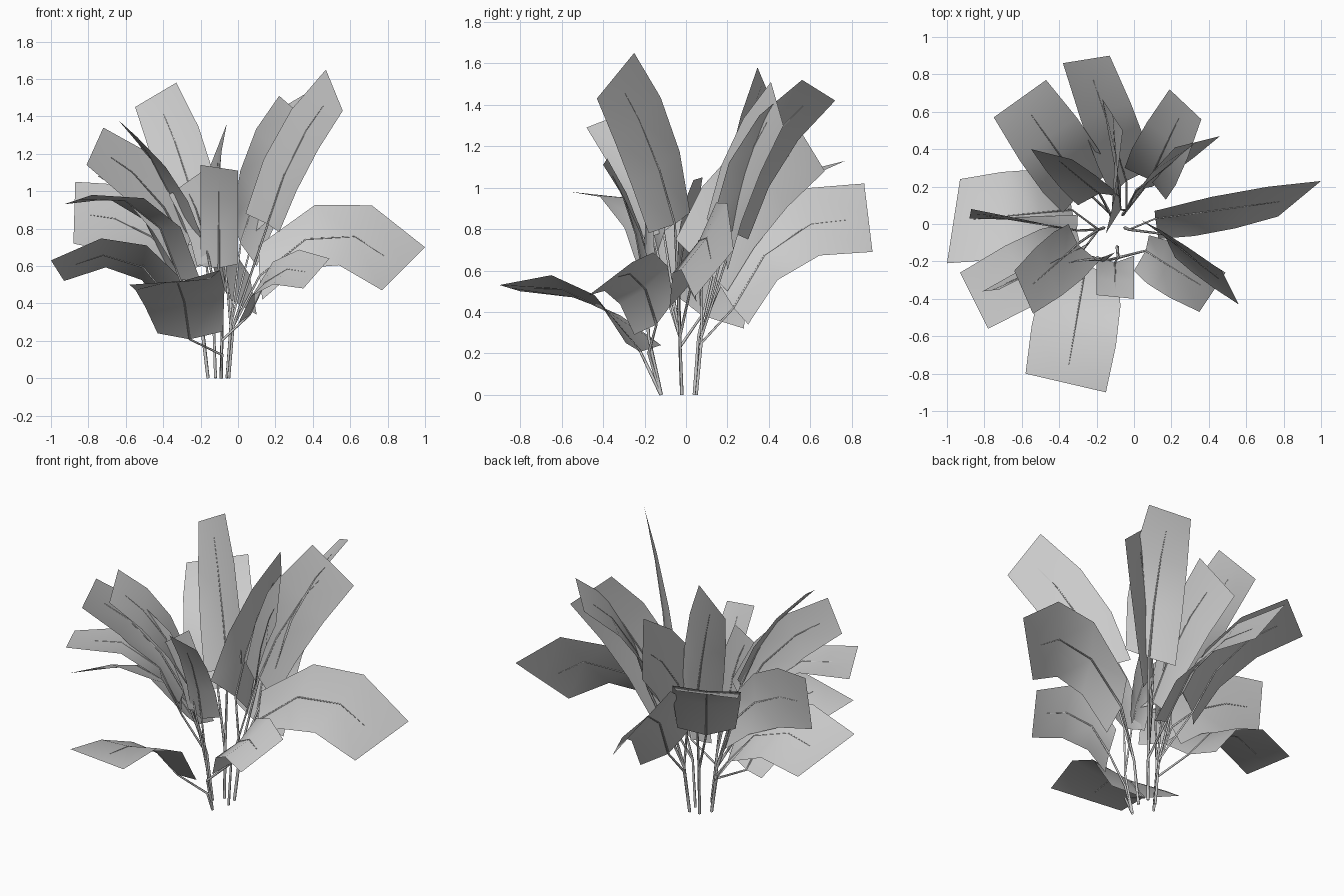
import bpy
import bmesh
from mathutils import Vector

cube = bpy.data.objects.get("Cube")
if cube:
    bpy.data.objects.remove(cube, do_unlink=True)


def make_material(name, colour):
    material = bpy.data.materials.new(name)
    material.use_nodes = True
    material.diffuse_color = colour
    material.node_tree.nodes["Principled BSDF"].inputs["Base Color"].default_value = colour
    return material


GREY = make_material("soft grey", (0.6, 0.6, 0.6, 1))
UP = Vector((0, 0, 1))
CROWN = Vector((-.1, 0, 0))  # middle of the plant at ground level
STATIONS = (0, 0.33, 0.67, 1)  # cross-sections along each leaf
STEM_FEET = [Vector(p) for p in ((-.16, -.02, 0), (-.12, .04, 0), (-.09, -.12, 0),
                                 (-.06, .05, 0), (-.05, -.02, 0))]


def add_object(name, data):
    data.materials.append(GREY)
    obj = bpy.data.objects.new(name, data)
    bpy.context.collection.objects.link(obj)
    return obj


def add_blade(name, edge_a, edge_b, ribs):
    """Strip of quads either side of the midrib."""
    bm = bmesh.new()
    rows = [[bm.verts.new(p) for p in row] for row in zip(edge_a, ribs, edge_b)]
    for near, far in zip(rows, rows[1:]):
        for i in range(len(near) - 1):
            face = bm.faces.new((near[i], near[i + 1], far[i + 1], far[i]))
            face.smooth = True
    mesh = bpy.data.meshes.new(name)
    bm.to_mesh(mesh)
    bm.free()
    add_object(name, mesh)


def add_stem(name, points):
    """Thin tapering stalk that runs on along the midrib."""
    curve = bpy.data.curves.new(name, "CURVE")
    curve.dimensions = "3D"
    curve.bevel_depth = 0.009
    curve.bevel_resolution = 0
    spline = curve.splines.new("POLY")
    spline.points.add(len(points) - 1)
    for i, (point, co) in enumerate(zip(spline.points, points)):
        point.co = (*co, 1)
        point.radius = 1 - 0.85 * i / (len(points) - 1)
    add_object(name, curve)


def add_leaf(name, tip_a, tip_b, base_a, base_b, arch, swell=0.025, roll=0):
    """Arched blade between two base corners and two tip corners, with its stem."""
    tip_a, tip_b, base_a, base_b = map(Vector, (tip_a, tip_b, base_a, base_b))
    along = (tip_a + tip_b - base_a - base_b).normalized()
    across = (tip_a + base_a - tip_b - base_b).normalized()
    lift = (UP - along * along.z).normalized()
    normal = across.cross(along).normalized()
    if normal.z < 0:
        normal.negate()

    def edge(base, tip, side):
        bow = lift * (arch + side * roll) + across * side * swell
        return [base.lerp(tip, t) + bow * 4 * t * (1 - t) for t in STATIONS]

    edge_a, edge_b = edge(base_a, tip_a, 1), edge(base_b, tip_b, -1)
    ribs = [(a + b) / 2 - normal * 0.04 * (1 - t)
            for a, b, t in zip(edge_a, edge_b, STATIONS)]
    add_blade(name, edge_a, edge_b, ribs)

    # Stems from one foot run together up to a fork
    foot = min(STEM_FEET, key=lambda p: (p.xy - ribs[0].xy).length)
    fork = foot + (foot - CROWN) * 0.5 + UP * min(0.28, ribs[0].z * 0.6)
    end = ribs[-2].lerp(ribs[-1], 0.6)
    add_stem(name.replace("leaf", "stem"), [foot, fork, *ribs[:-1], end])


# Leaves behind
add_leaf("back_drooping_leaf", (-.38, .86, 1.02), (-.13, .9, .69),
         (-.12, .15, .55), (.1, .3, .34), .15)
add_leaf("back_right_arched_leaf", (-.75, .57, 1.08), (-.47, .77, 1.13),
         (-.38, .06, .6), (-.13, .27, .62), .11)
add_leaf("back_right_upright_leaf", (-.55, .4, 1.45), (-.33, .345, 1.58),
         (-.3, .1, .7), (-.08, .15, .8), .03)
add_leaf("back_edgewise_leaf", (-.06, .5, 1.36), (-.17, .67, 1.08),
         (-.15, -.05, .75), (-.07, .2, .5), .06)
add_leaf("back_left_outer_leaf", (.36, .56, 1.52), (.19, .72, 1.42),
         (.17, .13, .85), (-.05, .3, .75), .08)
add_leaf("back_left_inner_leaf", (.22, .41, 1.51), (.46, .47, 1.3),
         (-.03, .1, .85), (.1, .2, .6), .05)

# Leaves on the left
add_leaf("left_drooping_leaf", (1, .23, .7), (.77, .04, .47),
         (.11, .07, .71), (.13, -.08, .42), .21, .05)
add_leaf("left_tall_leaf", (.47, -.25, 1.65), (.56, -.43, 1.43),
         (.04, .02, .88), (.22, -.18, .78), .05, .03)
add_leaf("left_low_leaf", (.49, -.26, .64), (.35, -.47, .48),
         (.08, -.06, .45), (0, -.25, .29), .12)

# Leaves in front
add_leaf("front_upright_leaf", (-.2, -.38, 1.14), (0, -.4, 1.11),
         (-.2, -.17, .6), (0, -.17, .61), .03, 0)
add_leaf("front_low_leaf", (-.58, -.8, .5), (-.15, -.9, .53),
         (-.43, -.12, .24), (-.08, -.29, .25), .12, .025, -.05)
add_leaf("front_small_leaf", (-.37, -.21, .98), (-.2, -.19, 1.1),
         (-.22, -.17, .6), (-.1, -.15, .65), .02, 0)

# Leaves on the right
add_leaf("right_front_arched_leaf", (-.93, -.26, .93), (-.78, -.56, .98),
         (-.38, 0, .6), (-.2, -.2, .52), .18)
add_leaf("right_front_tall_leaf", (-.64, -.25, 1.38), (-.54, -.48, 1.29),
         (-.35, 0, .87), (-.19, -.2, .75), .05)
add_leaf("right_steep_leaf", (-.72, -.35, 1.34), (-.81, -.36, 1.14),
         (-.24, -.1, .8), (-.33, -.1, .58), .07)
add_leaf("right_drooping_leaf", (-1, -.21, .63), (-.93, .24, .52),
         (-.29, -.1, .52), (-.36, .28, .32), .17)
add_leaf("right_edgewise_leaf", (-.87, .08, 1.05), (-.88, .03, .72),
         (-.3, -.04, .75), (-.3, .05, .45), .08)
